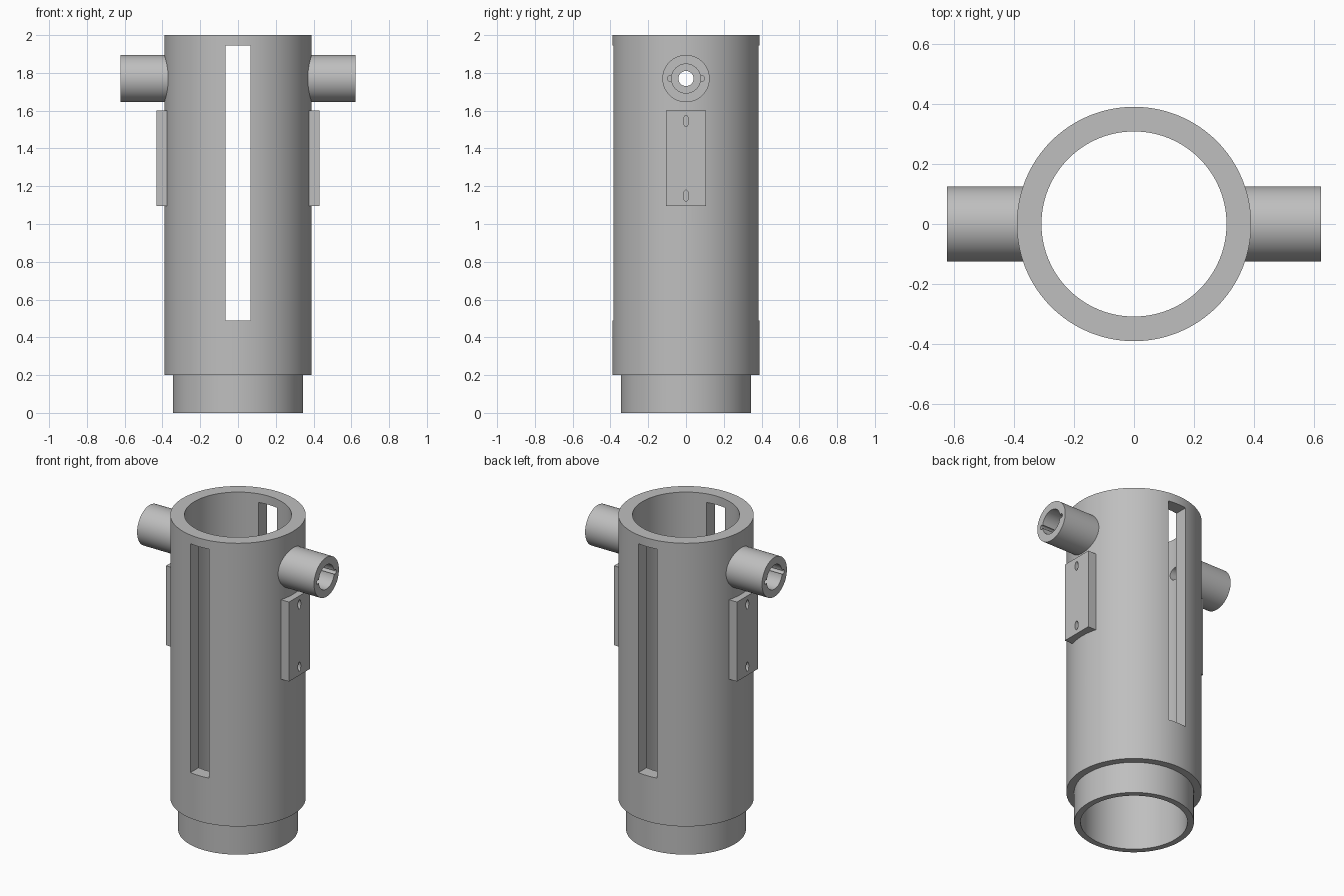
import bpy
from math import pi

if "Cube" in bpy.data.objects:
    bpy.data.objects.remove(bpy.data.objects["Cube"], do_unlink=True)

# One plain grey for every part
grey = bpy.data.materials.new("plain grey")
grey.use_nodes = True
colour = (0.52, 0.52, 0.52, 1)
grey.diffuse_color = colour
grey.node_tree.nodes["Principled BSDF"].inputs["Base Color"].default_value = colour

PEG_Z = 1.77


def finish(obj, name):
    obj.name = name
    obj.data.materials.append(grey)
    bpy.ops.object.transform_apply(location=True, rotation=True, scale=True)
    return obj


def cylinder(name, radius, start, end, axis="Z", y=0, z=0, sides=96):
    mid = (start + end) / 2
    place = (0, 0, mid) if axis == "Z" else (mid, y, z)
    turn = (0, 0, 0) if axis == "Z" else (0, pi / 2, 0)
    bpy.ops.mesh.primitive_cylinder_add(vertices=sides, radius=radius, depth=abs(end - start),
                                        location=place, rotation=turn)
    return finish(bpy.context.object, name)


def box(name, low, high):
    centre = [(a + b) / 2 for a, b in zip(low, high)]
    bpy.ops.mesh.primitive_cube_add(size=1, location=centre)
    obj = bpy.context.object
    obj.scale = [abs(b - a) for a, b in zip(low, high)]
    return finish(obj, name)


def combine(obj, tools, operation="DIFFERENCE"):
    """Apply a boolean with each tool in turn, then discard the tool."""
    bpy.context.view_layer.objects.active = obj
    for tool in tools:
        mod = obj.modifiers.new("cut", "BOOLEAN")
        mod.operation, mod.solver, mod.object = operation, "EXACT", tool
        bpy.ops.object.modifier_apply(modifier=mod.name)
        bpy.data.objects.remove(tool, do_unlink=True)


def smooth(obj):
    bpy.ops.object.select_all(action="DESELECT")
    obj.select_set(True)
    bpy.context.view_layer.objects.active = obj
    bpy.ops.object.shade_smooth_by_angle(angle=pi / 6)


# Main tube with stepped-in lower collar, bore, long front and back slots, cross hole
tube = cylinder("main_tube", 0.39, 0.2, 2, sides=128)
combine(tube, [cylinder("collar", 0.345, 0, 0.3, sides=128)], "UNION")
combine(tube, [
    cylinder("bore", 0.308, -0.1, 2.1, sides=128),
    box("slot", (-0.065, -0.6, 0.49), (0.065, 0.6, 1.945)),
    cylinder("cross_hole", 0.04, -0.6, 0.6, "X", z=PEG_Z, sides=32),
])
smooth(tube)

for side, s in (("left", 1), ("right", -1)):
    # Side peg: through hole, wide socket and two small key grooves
    peg = cylinder(side + "_peg", 0.125, s * 0.35, s * 0.622, "X", z=PEG_Z, sides=64)
    cutters = [cylinder("socket", 0.077, s * 0.4, s * 0.7, "X", z=PEG_Z, sides=48),
               cylinder("peg_hole", 0.04, s * 0.2, s * 0.5, "X", z=PEG_Z, sides=32)]
    for y in (-0.085, 0.085):
        cutters.append(cylinder("groove", 0.014, s * 0.42, s * 0.7, "X", y=y, z=PEG_Z, sides=16))
    combine(peg, cutters)
    smooth(peg)

    # Flat mounting plate with two oval screw holes
    plate = box(side + "_mounting_plate", (s * 0.36, -0.105, 1.095), (s * 0.432, 0.105, 1.6))
    holes = []
    for z in (1.15, 1.545):
        hole = cylinder("oval_hole", 0.014, s * 0.385, s * 0.5, "X", z=z, sides=24)
        # Stretch upright about its own centre
        for v in hole.data.vertices:
            v.co.z = z + (v.co.z - z) * 2.1
        holes.append(hole)
    combine(plate, holes)
    smooth(plate)
